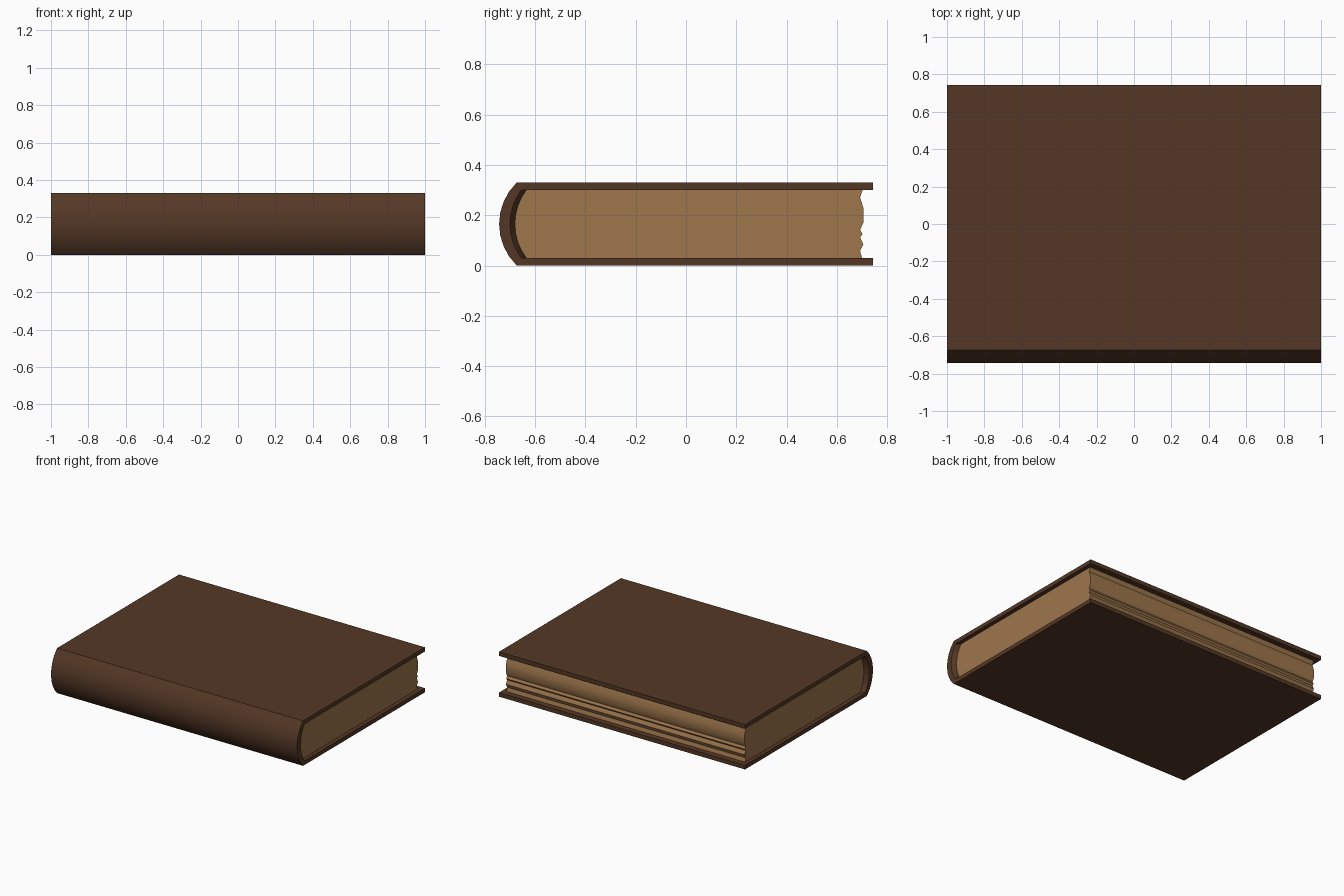
import bpy, bmesh, math

if "Cube" in bpy.data.objects:
    bpy.data.objects.remove(bpy.data.objects["Cube"])


def material(name, rgb):
    m = bpy.data.materials.new(name)
    m.diffuse_color = (*rgb, 1)
    m.use_nodes = True
    m.node_tree.nodes["Principled BSDF"].inputs["Base Color"].default_value = m.diffuse_color
    return m


def arc(y_end, sag, z_top, z_bottom, n=8):
    """Circular arc bulging towards -y, from z_top down to z_bottom."""
    h = (z_top - z_bottom) / 2
    r = (h * h + sag * sag) / (2 * sag)
    a = math.asin(h / r)
    zc = (z_top + z_bottom) / 2
    yc = y_end - sag + r
    return [(yc - r * math.cos(a - 2 * a * i / n),
             zc + r * math.sin(a - 2 * a * i / n)) for i in range(n + 1)]


def finish(bm, name, mat):
    bmesh.ops.recalc_face_normals(bm, faces=bm.faces[:])
    me = bpy.data.meshes.new(name)
    bm.to_mesh(me)
    bm.free()
    me.materials.append(mat)
    ob = bpy.data.objects.new(name, me)
    bpy.context.collection.objects.link(ob)
    bpy.ops.object.select_all(action='DESELECT')
    ob.select_set(True)
    bpy.context.view_layer.objects.active = ob
    bpy.ops.object.shade_smooth_by_angle(angle=math.radians(30))
    return ob


def ring(bm, x, profile):
    return [bm.verts.new((x, y, z)) for y, z in profile]


def strip(bm, a, b):
    for i in range(len(a) - 1):
        bm.faces.new((a[i], a[i + 1], b[i + 1], b[i]))


leather = material("brown leather", (0.088, 0.039, 0.019))
paper = material("aged paper", (0.342, 0.181, 0.073))

BACK, XP = 0.743, 0.97
outer = [(BACK, 0.33)] + arc(-0.673, 0.07, 0.33, 0.0) + [(BACK, 0.0)]
inner = [(BACK, 0.30)] + arc(-0.655, 0.045, 0.30, 0.03) + [(BACK, 0.03)]
# inside of the spine steps in to meet the page block
deep = [(BACK, 0.30)] + arc(-0.635, 0.045, 0.30, 0.03) + [(BACK, 0.03)]

# Cover: two boards joined by a rounded spine
bm = bmesh.new()
o1, o2 = ring(bm, -1, outer), ring(bm, 1, outer)
inside = [ring(bm, x, p) for x, p in
          ((-1, inner), (-XP, deep), (XP, deep), (1, inner))]
strip(bm, o1, o2)
strip(bm, o1, inside[0])
strip(bm, o2, inside[3])
for a, b in zip(inside, inside[1:]):
    strip(bm, a, b)
for k in (0, -1):  # fore edges of the boards
    bm.faces.new([o1[k], o2[k]] + [r[k] for r in reversed(inside)])
finish(bm, "cover", leather)

# Page block: rounded at the spine, uneven along the fore edge
fore_edge = [(0.70, 0.03), (0.692, 0.058), (0.705, 0.085), (0.692, 0.112),
             (0.702, 0.125), (0.692, 0.142), (0.705, 0.17), (0.705, 0.23),
             (0.692, 0.27), (0.702, 0.30)]
pages = arc(-0.635, 0.045, 0.30, 0.03) + fore_edge
bm = bmesh.new()
p1, p2 = ring(bm, -XP, pages), ring(bm, XP, pages)
strip(bm, p1 + p1[:1], p2 + p2[:1])
bm.faces.new(p1)
bm.faces.new(p2)
finish(bm, "pages", paper)
